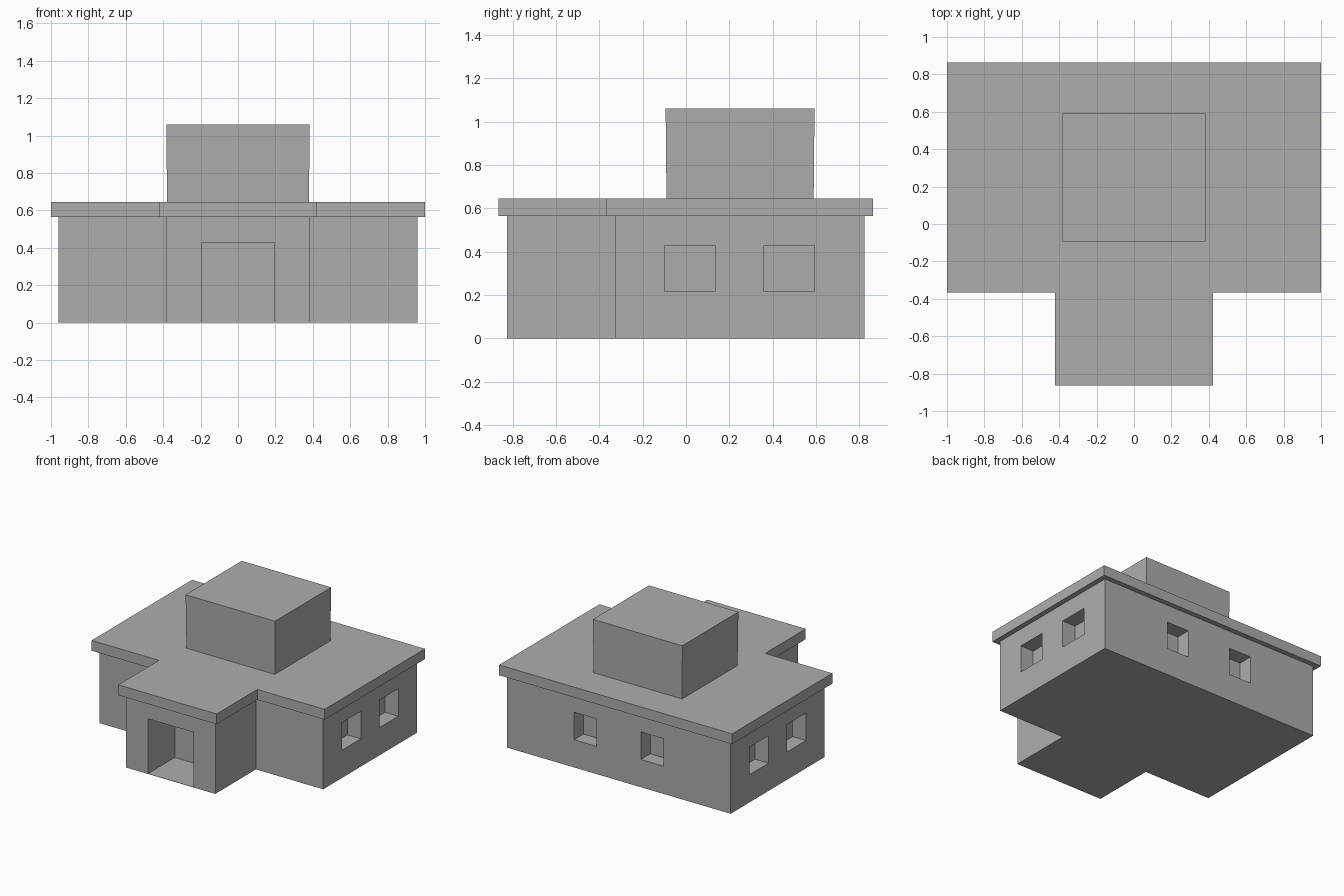
import bpy
import bmesh

# Remove the default object
cube = bpy.data.objects.get("Cube")
if cube:
    bpy.data.objects.remove(cube, do_unlink=True)

# Single plaster colour
GREY = (0.42, 0.42, 0.42, 1.0)
plaster = bpy.data.materials.new("grey_plaster")
plaster.use_nodes = True
plaster.diffuse_color = GREY
plaster.node_tree.nodes["Principled BSDF"].inputs["Base Color"].default_value = GREY


def make_object(name, bm):
    bmesh.ops.recalc_face_normals(bm, faces=bm.faces)
    mesh = bpy.data.meshes.new(name)
    bm.to_mesh(mesh)
    bm.free()
    mesh.materials.append(plaster)
    obj = bpy.data.objects.new(name, mesh)
    bpy.context.scene.collection.objects.link(obj)
    return obj


def add_prism(bm, outline, z0, z1):
    """Extrude a flat outline from z0 to z1 and return the top vertices."""
    base = bm.faces.new([bm.verts.new((x, y, z0)) for x, y in outline])
    out = bmesh.ops.extrude_face_region(bm, geom=[base], use_keep_orig=True)
    top = [v for v in out["geom"] if isinstance(v, bmesh.types.BMVert)]
    bmesh.ops.translate(bm, verts=top, vec=(0, 0, z1 - z0))
    return top


def rectangle(x0, x1, y0, y1):
    return [(x0, y0), (x1, y0), (x1, y1), (x0, y1)]


def t_plan(grow):
    """Main block with a front wing, widened on every side by grow."""
    half = [(WING + grow, FRONT - grow), (WING + grow, STEP - grow),
            (SIDE + grow, STEP - grow), (SIDE + grow, BACK + grow)]
    return half + [(-x, y) for x, y in reversed(half)]


# Plan sizes
SIDE, WING = 0.96, 0.383
FRONT, STEP, BACK = -0.825, -0.327, 0.824
WALL_TOP, ROOF_TOP, TOWER_TOP = 0.565, 0.645, 1.06
EAVE = 0.039
OUT = 0.05
WINDOW_DEPTH, DOOR_DEPTH = 0.115, 0.33
SILL, LINTEL = 0.215, 0.428

# Walls
bm = bmesh.new()
add_prism(bm, t_plan(0), 0, WALL_TOP)
walls = make_object("walls", bm)

# Openings: doorway, side windows and back windows
bm = bmesh.new()
add_prism(bm, rectangle(-0.195, 0.195, FRONT - OUT, FRONT + DOOR_DEPTH), 0.002, LINTEL)
for s in (-1, 1):
    for y0, y1 in ((-0.1, 0.133), (0.36, 0.593)):
        x0, x1 = sorted((s * (SIDE - WINDOW_DEPTH), s * (SIDE + OUT)))
        add_prism(bm, rectangle(x0, x1, y0, y1), SILL, LINTEL)
    x0, x1 = sorted((s * 0.19, s * 0.383))
    add_prism(bm, rectangle(x0, x1, BACK - WINDOW_DEPTH, BACK + OUT), SILL, LINTEL)
cutter = make_object("opening_cutter", bm)
cutter.hide_render = True

cut = walls.modifiers.new("openings", "BOOLEAN")
cut.operation = "DIFFERENCE"
cut.solver = "EXACT"
cut.object = cutter
bpy.context.view_layer.objects.active = walls
bpy.ops.object.modifier_apply(modifier=cut.name)
bpy.data.objects.remove(cutter, do_unlink=True)

# Overhanging flat roof
bm = bmesh.new()
add_prism(bm, t_plan(EAVE), WALL_TOP, ROOF_TOP)
make_object("roof_slab", bm)

# Roof tower, very slightly wider at the top
bm = bmesh.new()
top = add_prism(bm, rectangle(-0.379, 0.379, -0.09, 0.589), ROOF_TOP, TOWER_TOP)
for v in top:
    v.co.x *= 1.012
    v.co.y += 0.004 if v.co.y > 0 else -0.004
make_object("roof_tower", bm)
